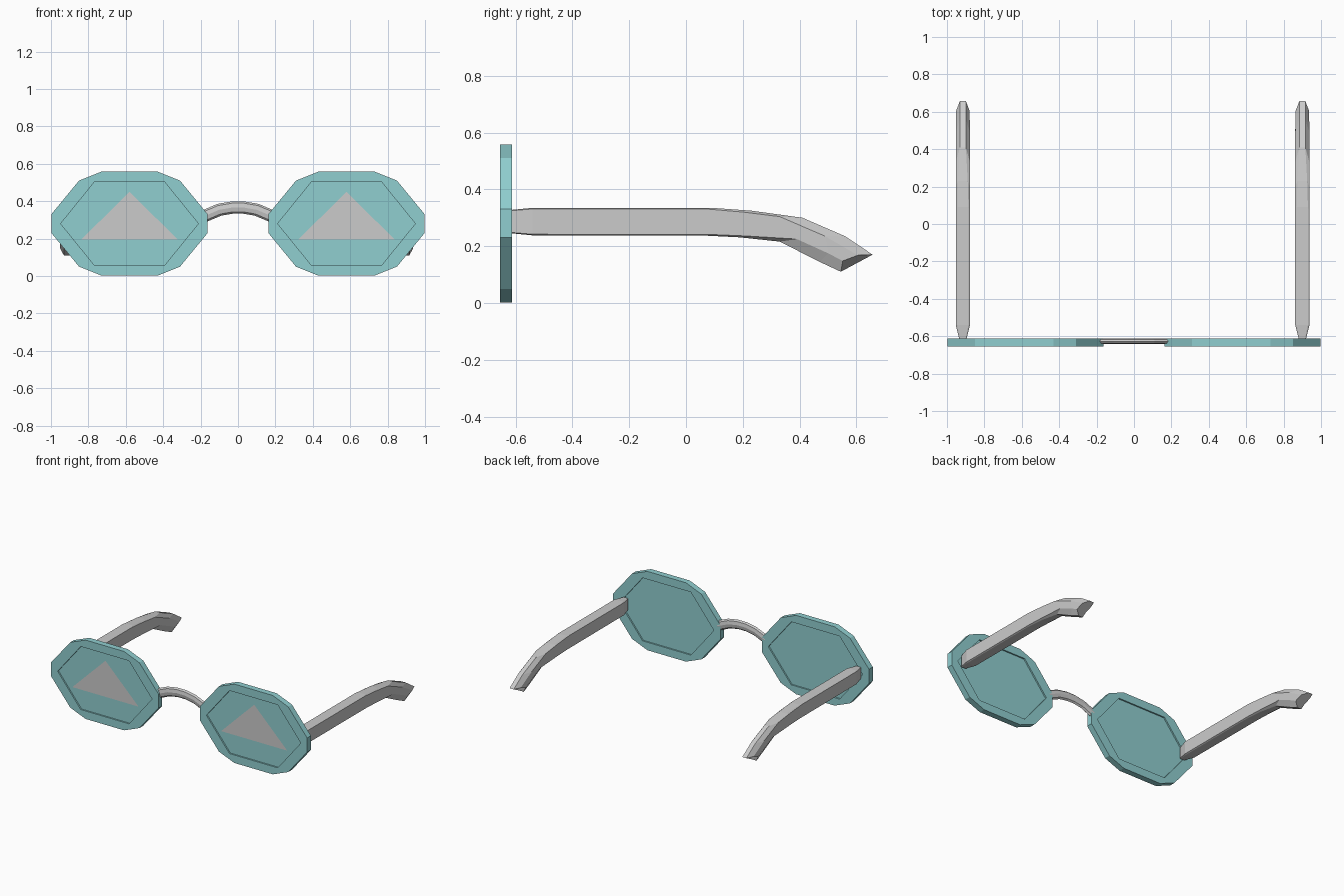
import bpy, bmesh
from math import sin, cos, pi
from mathutils import Vector

if "Cube" in bpy.data.objects:
    bpy.data.objects.remove(bpy.data.objects["Cube"])

teal = bpy.data.materials.new("teal")
teal.diffuse_color = (0.28, 0.62, 0.63, 1)
teal.use_nodes = True
teal.node_tree.nodes["Principled BSDF"].inputs["Base Color"].default_value = teal.diffuse_color


def finish(bm, name, mat=None):
    bmesh.ops.remove_doubles(bm, verts=bm.verts, dist=0.0005)
    bmesh.ops.recalc_face_normals(bm, faces=bm.faces)
    mesh = bpy.data.meshes.new(name)
    bm.to_mesh(mesh)
    bm.free()
    ob = bpy.data.objects.new(name, mesh)
    bpy.context.collection.objects.link(ob)
    if mat:
        mesh.materials.append(mat)
    return ob


def loft(rings, name, mat=None, closed=False):
    """Skin a list of point rings; cap the ends, or join last to first."""
    bm = bmesh.new()
    rows = [[bm.verts.new(p) for p in r] for r in rings]
    n = len(rows[0])
    pairs = list(zip(rows, rows[1:]))
    if closed:
        pairs.append((rows[-1], rows[0]))
    for a, b in pairs:
        for i in range(n):
            j = (i + 1) % n
            bm.faces.new((a[i], a[j], b[j], b[i]))
    if not closed:
        bm.faces.new(rows[0])
        bm.faces.new(rows[-1])
    return finish(bm, name, mat)


CZ = 0.28
FRONT, BACK = -0.655, -0.613
quarter = [(0.418, 0.05), (0.27, 0.23), (0.15, 0.278)]
outer = (quarter + [(-x, z) for x, z in reversed(quarter)]
         + [(-x, -z) for x, z in quarter]
         + [(x, -z) for x, z in reversed(quarter)])
hexagon = [(0.368, 0), (0.188, 0.222), (-0.188, 0.222),
           (-0.368, 0), (-0.188, -0.222), (0.188, -0.222)]
# each hexagon corner faces one short side of the outer rim
inner = [hexagon[((i + 1) // 2) % 6] for i in range(12)]

for side, s in (("left", -1), ("right", 1)):
    cx = 0.58 * s

    def ring(pts, y):
        return [(cx + x, y, CZ + z) for x, z in pts]

    # rim with hexagonal opening
    loft([ring(outer, FRONT), ring(outer, BACK), ring(inner, BACK),
          ring(inner, FRONT)], side + "_rim", teal, closed=True)

    # recessed lens
    loft([ring(hexagon, -0.645), ring(hexagon, -0.623)], side + "_lens", teal)

    # flat triangle on the lens front
    bm = bmesh.new()
    bm.faces.new([bm.verts.new(p) for p in
                  ring([(-0.258, -0.085), (0.258, -0.085), (0, 0.17)], -0.648)])
    finish(bm, side + "_triangle")

# arched bridge
path = [(-0.185, 0.318), (-0.1, 0.354), (-0.03, 0.366)]
path += [(-x, z) for x, z in reversed(path)]
rings = []
for i, (x, z) in enumerate(path):
    a, b = path[max(i - 1, 0)], path[min(i + 1, 5)]
    t = Vector((b[0] - a[0], b[1] - a[1])).normalized()
    rings.append([(x - t.y * 0.033 * sin(k * pi / 4),
                   -0.627 + 0.015 * cos(k * pi / 4),
                   z + t.x * 0.033 * sin(k * pi / 4)) for k in range(8)])
loft(rings, "bridge")

# temple stations: top, upper side, lower side, bottom as (y, z); half widths
stations = [
    ((-0.612, 0.328), (-0.612, 0.325), (-0.612, 0.248), (-0.612, 0.245), 0.02, 0.015),
    ((-0.54, 0.335), (-0.54, 0.331), (-0.54, 0.242), (-0.54, 0.238), 0.038, 0.03),
    ((0.09, 0.335), (0.07, 0.331), (0.09, 0.241), (0.07, 0.237), 0.038, 0.03),
    ((0.23, 0.325), (0.2, 0.32), (0.21, 0.236), (0.19, 0.231), 0.038, 0.026),
    ((0.41, 0.30), (0.33, 0.304), (0.39, 0.225), (0.33, 0.216), 0.038, 0.016),
    ((0.56, 0.235), (0.49, 0.235), (0.50, 0.175), (0.47, 0.145), 0.038, 0.016),
    ((0.657, 0.17), (0.605, 0.168), (0.552, 0.148), (0.545, 0.11), 0.036, 0.016),
]
for name, cx in (("left_temple", -0.915), ("right_temple", 0.90)):
    rings = []
    for t, hi, lo, b, w, n in stations:
        section = [(n, t), (w, hi), (w, lo), (n, b),
                   (-n, b), (-w, lo), (-w, hi), (-n, t)]
        rings.append([(cx + x, y, z) for x, (y, z) in section])
    loft(rings, name)
